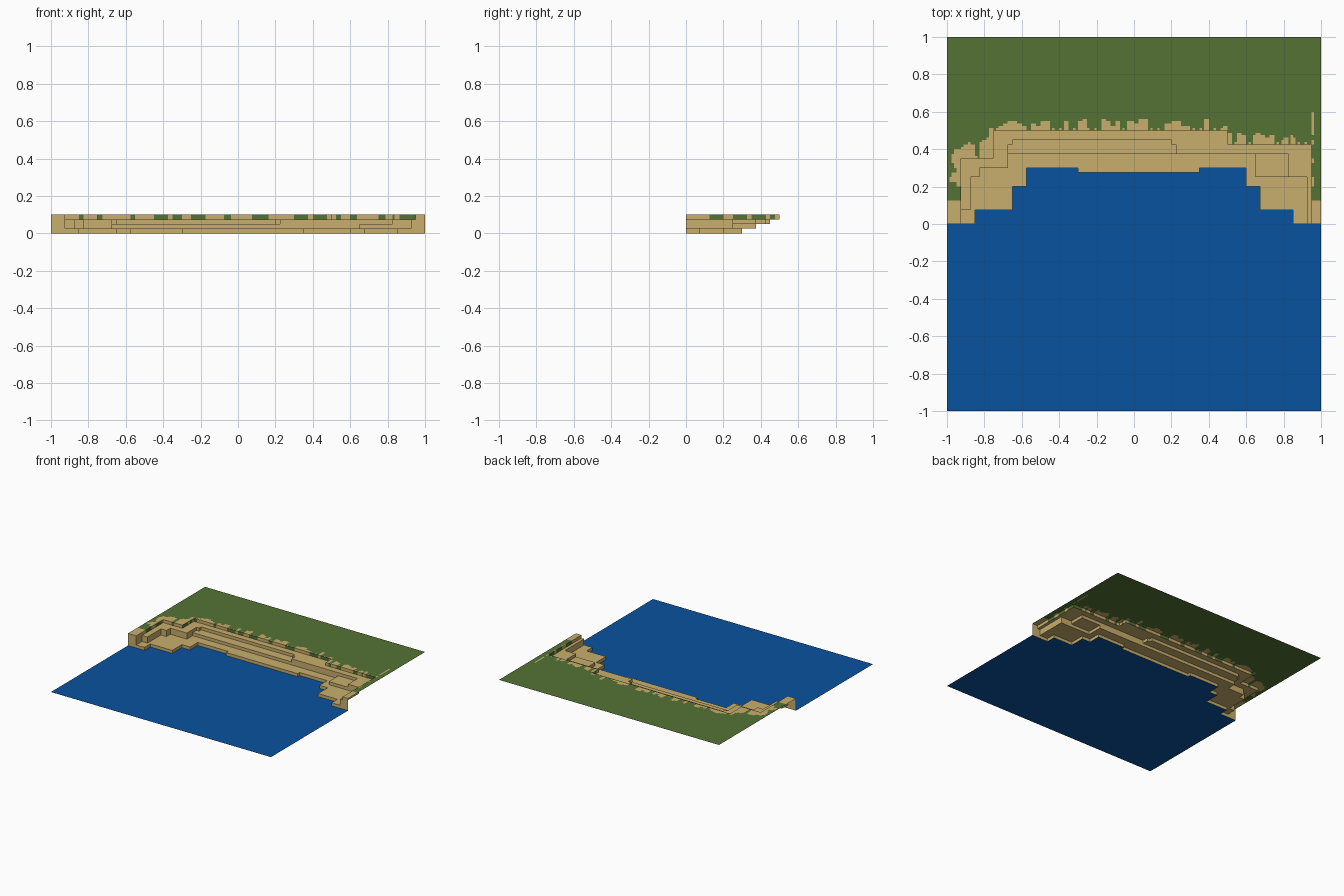
import bpy, bmesh, random

if "Cube" in bpy.data.objects:
    bpy.data.objects.remove(bpy.data.objects["Cube"])

random.seed(4)
N = 160                 # columns across the tile
C = 2 / N               # column width
STEP = 0.025            # height of one terrace

# Each terrace edge is a step curve: (x where the step ends, y of the edge)
EDGES = [
    [(-.85, 0), (-.65, .075), (-.575, .2), (-.3, .3), (.35, .275), (.6, .3),
     (.675, .2), (.85, .075), (1, 0)],
    [(-.925, 0), (-.875, .075), (-.825, .25), (-.675, .3), (.65, .375),
     (.925, .25), (1, 0)],
    [(-.925, 0), (-.875, .075), (-.825, .25), (-.675, .3), (-.65, .425),
     (.2, .45), (.225, .425), (.825, .375), (.925, .25), (1, 0)],
    [(-.925, 0), (-.75, .35), (.5, .5), (.95, .425), (1, 0)],
]
# Where grass hangs over the top lip, along x and along y
X_PATCHES = [(-.85, -.825), (-.75, -.725), (-.575, -.55), (-.45, -.375),
             (-.35, -.3), (-.25, -.175), (-.075, -.0375), (.075, .1625),
             (.3, .375), (.4, .475), (.525, .55), (.6, .6375), (.75, .7875),
             (.825, .8375), (.8625, .95)]
Y_PATCHES = [(.125, .2), (.25, .325), (.35, .425), (.45, .475)]


def edge(level, x):
    return next(y for end, y in EDGES[level] if x < end)


def within(v, spans):
    return any(a < v < b for a, b in spans)


# Ragged depth of the sand lip, per pair of columns
jitter = [random.choice((.025, .0375, .05, .0625)) for _ in range(N)]


def is_grass(x, y):
    i = int((x + 1) / C)
    if x > .95:                                   # right bank
        return y > .125 and x > .9625 - .0125 * within(y, Y_PATCHES)
    if x < -.925:                                 # left bank
        j = jitter[int(y / C) // 2 % N]
        if y > .4:
            return True
        return y > .125 and (within(y, Y_PATCHES[:1]) or x < -.93 - j)
    lip = edge(3, x)
    if within(x, X_PATCHES):
        return y > lip + (.0125 if i % 3 == 0 else 0)
    if x < -.75:                                  # sloping left corner
        lip += .6 * (x + .925)
    return y > lip + jitter[i // 2]


parts = {n: bmesh.new() for n in ("water", "sand_terraces", "grass")}


def quad(part, *pts):
    bm = parts[part]
    bm.faces.new([bm.verts.new(p) for p in pts])


def flat(part, x0, x1, y0, y1, z):
    if y1 - y0 > 1e-5:
        quad(part, (x0, y0, z), (x1, y0, z), (x1, y1, z), (x0, y1, z))


for i in range(N):
    x0, x1 = -1 + i * C, -1 + (i + 1) * C
    xm = (x0 + x1) / 2
    ys = [edge(k, xm) for k in range(4)]

    # Water, then terrace treads
    flat("water", x0, x1, -1, ys[0], 0)
    for k in range(3):
        flat("sand_terraces", x0, x1, ys[k], ys[k + 1], (k + 1) * STEP)

    # Top ground: sand lip breaking up into grass
    for j in range(round(ys[3] / C), 48):
        y = j * C
        part = "grass" if is_grass(xm, y + C / 2) else "sand_terraces"
        flat(part, x0, x1, y, y + C, 4 * STEP)
    flat("grass", x0, x1, 48 * C, 1, 4 * STEP)

    for k in range(4):
        z0, z1 = k * STEP, (k + 1) * STEP
        # Risers facing the water
        green = k == 3 and -.925 < xm < .95 and within(xm, X_PATCHES)
        quad("grass" if green else "sand_terraces",
             (x0, ys[k], z0), (x1, ys[k], z0), (x1, ys[k], z1), (x0, ys[k], z1))
        # Risers facing sideways, where the edge jumps to the next column
        if i == N - 1:
            continue
        nxt = edge(k, xm + C)
        lo, hi = sorted((ys[k], nxt))
        for j in range(round(lo / C), round(hi / C)):
            a, b = j * C, (j + 1) * C
            green = k == 3 and within((a + b) / 2, Y_PATCHES)
            pts = [(x1, a, z0), (x1, b, z0), (x1, b, z1), (x1, a, z1)]
            quad("grass" if green else "sand_terraces",
                 *(pts if nxt > ys[k] else pts[::-1]))

COLOURS = {"water": ("water blue", (.003, .084, .342, 1)),
           "sand_terraces": ("sand", (.584, .429, .153, 1)),
           "grass": ("grass green", (.091, .168, .036, 1))}

for name, bm in parts.items():
    bmesh.ops.remove_doubles(bm, verts=bm.verts, dist=1e-4)
    mesh = bpy.data.meshes.new(name)
    bm.to_mesh(mesh)
    bm.free()
    label, colour = COLOURS[name]
    mat = bpy.data.materials.new(label)
    mat.diffuse_color = colour
    mat.use_nodes = True
    mat.node_tree.nodes["Principled BSDF"].inputs["Base Color"].default_value = mat.diffuse_color
    mesh.materials.append(mat)
    bpy.context.collection.objects.link(bpy.data.objects.new(name, mesh))
